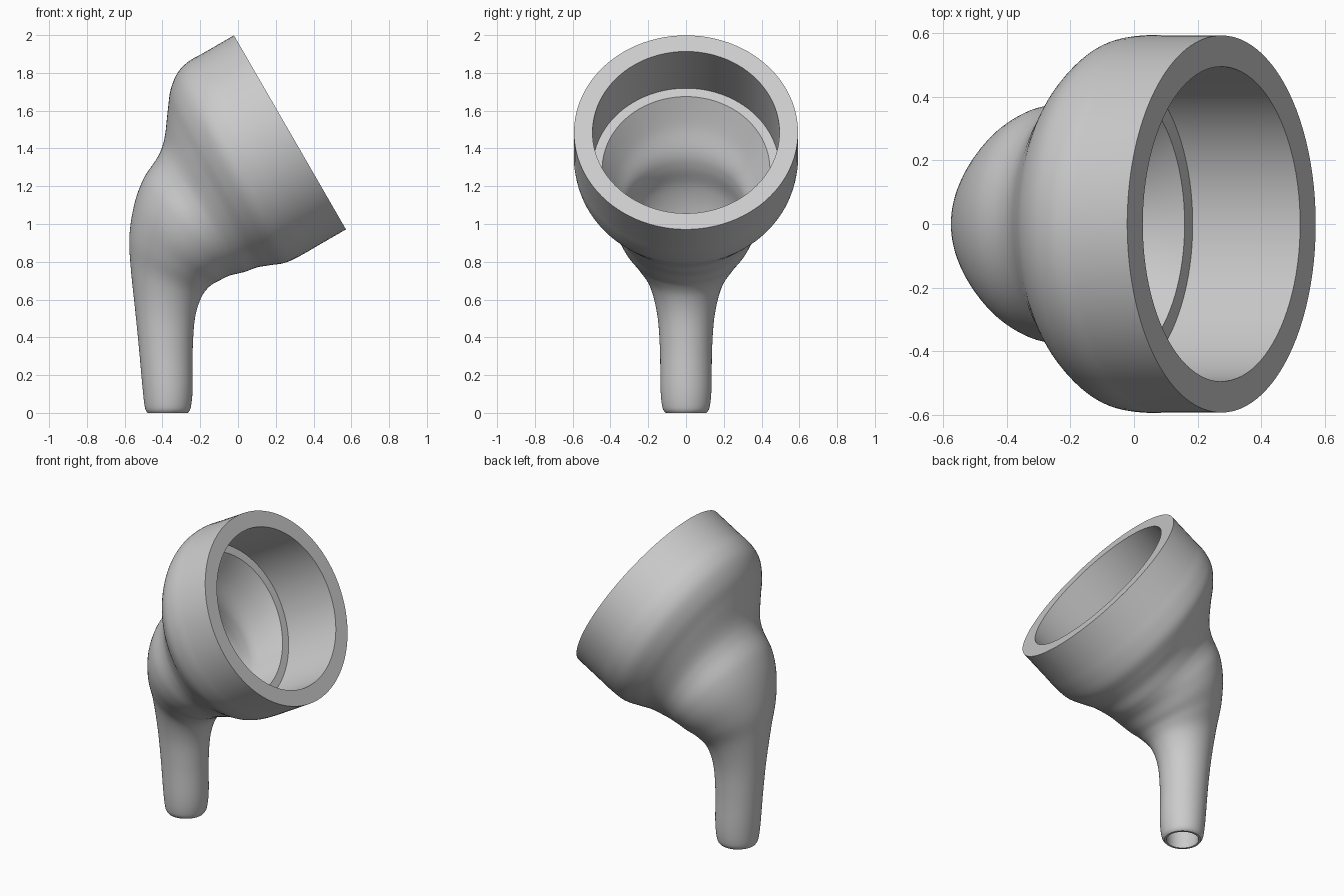
import bpy
import bmesh
import math
from mathutils import Vector

SIDES = 96
STEPS = 6

if "Cube" in bpy.data.objects:
    bpy.data.objects.remove(bpy.data.objects["Cube"], do_unlink=True)

# Cup axis: the mouth faces +x and is tilted upward
MOUTH = Vector((0.275, 0, 1.485))
AXIS = Vector((math.cos(math.radians(30)), 0, math.sin(math.radians(30))))
ACROSS = Vector((-AXIS.z, 0, AXIS.x))


def cup_ring(depth, radius):
    """Round section of the cup, as (back end, front end, half width)."""
    centre = MOUTH - AXIS * depth
    return centre + ACROSS * radius, centre - ACROSS * radius, radius


def body_ring(ax, az, bx, bz, width):
    """Oval section of the body between two points of its side outline."""
    return Vector((ax, 0, az)), Vector((bx, 0, bz)), width


def inset(ring, wall):
    """Section of the cavity, one wall thickness inside an outer section."""
    a, b, width = ring
    step = (b - a).normalized() * wall
    return a + step, b - step, width - wall


def blend(p0, p1, p2, p3, t):
    return 0.5 * (2 * p1 + (p2 - p0) * t + (2 * p0 - 5 * p1 + 4 * p2 - p3) * t ** 2
                  + (3 * p1 - p0 - 3 * p2 + p3) * t ** 3)


def smooth(rings):
    """Fill in sections along a smooth curve through the given ones."""
    result = []
    last = len(rings) - 1
    for i in range(last):
        four = [rings[max(0, min(last, i + k))] for k in (-1, 0, 1, 2)]
        for s in range(STEPS):
            result.append(tuple(blend(*parts, s / STEPS) for parts in zip(*four)))
    return result + [rings[last]]


def add_ring(bm, ring):
    a, b, width = ring
    centre, half = (a + b) / 2, (a - b) / 2
    verts = []
    for i in range(SIDES):
        angle = math.tau * i / SIDES
        side = Vector((0, width * math.sin(angle), 0))
        verts.append(bm.verts.new(centre + half * math.cos(angle) + side))
    return verts


# Swelling behind the cup, bending down into the stem
body = [
    body_ring(-0.32, 1.80, 0.25, 0.795, 0.577),
    body_ring(-0.357, 1.71, 0.17, 0.782, 0.525),
    body_ring(-0.372, 1.60, 0.10, 0.77, 0.462),
    body_ring(-0.39, 1.45, 0.04, 0.748, 0.405),
    body_ring(-0.425, 1.355, 0.0, 0.738, 0.383),
    body_ring(-0.50, 1.24, -0.05, 0.725, 0.367),
    body_ring(-0.55, 1.10, -0.10, 0.70, 0.33),
    body_ring(-0.575, 0.93, -0.15, 0.67, 0.265),
    body_ring(-0.567, 0.76, -0.195, 0.61, 0.195),
    body_ring(-0.545, 0.55, -0.228, 0.50, 0.153),
    body_ring(-0.525, 0.35, -0.24, 0.33, 0.138),
    body_ring(-0.505, 0.13, -0.24, 0.13, 0.135),
    body_ring(-0.493, 0.03, -0.25, 0.03, 0.125),
    body_ring(-0.48, 0.0, -0.265, 0.0, 0.108),
]
outer = smooth([cup_ring(0.2, 0.593), cup_ring(0.28, 0.593)] + body)

# Cavity: wall thins from the ledge toward the stem mouth
hollow = [cup_ring(0.39, 0.444)]
for i, ring in enumerate(body[2:-1]):
    hollow.append(inset(ring, max(0.03, 0.09 - 0.01 * i)))
hollow.append(inset(body[-1], 0.013))
inner = smooth(hollow)

# Rim, outside, stem mouth, cavity, ledge and bore form one closed shell
loop = [cup_ring(0, 0.593)] + outer + inner[::-1]
loop += [cup_ring(0.39, 0.495), cup_ring(0, 0.495)]

bm = bmesh.new()
rows = [add_ring(bm, ring) for ring in loop]
for row, following in zip(rows, rows[1:] + rows[:1]):
    for i in range(SIDES):
        j = (i + 1) % SIDES
        bm.faces.new((row[i], row[j], following[j], following[i]))
bmesh.ops.recalc_face_normals(bm, faces=bm.faces)

mesh = bpy.data.meshes.new("cup_with_stem")
bm.to_mesh(mesh)
bm.free()
cup = bpy.data.objects.new("cup_with_stem", mesh)
bpy.context.collection.objects.link(cup)

# Single plain grey
grey = bpy.data.materials.new("light_grey")
grey.use_nodes = True
grey.diffuse_color = (0.6, 0.6, 0.6, 1)
for node in grey.node_tree.nodes:
    if node.type == "BSDF_PRINCIPLED":
        node.inputs["Base Color"].default_value = grey.diffuse_color
mesh.materials.append(grey)

# Smooth shading with crisp rim and ledge
bpy.ops.object.select_all(action="DESELECT")
cup.select_set(True)
bpy.context.view_layer.objects.active = cup
bpy.ops.object.shade_smooth_by_angle(angle=math.radians(35))
